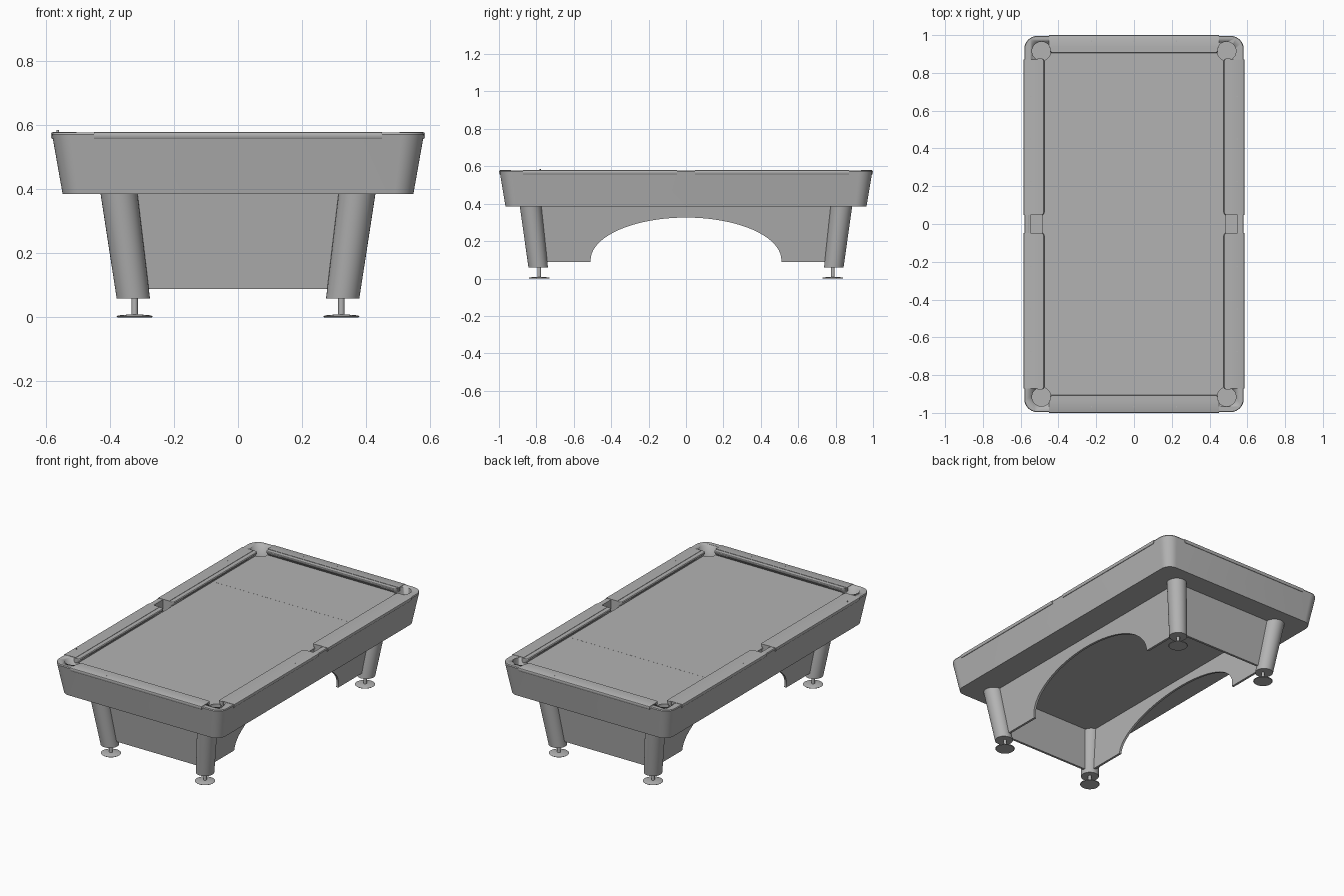
import bpy, bmesh
from math import sin, cos, pi
from mathutils import Vector

cube = bpy.data.objects.get("Cube")
if cube:
    bpy.data.objects.remove(cube, do_unlink=True)

grey = bpy.data.materials.new("plain grey")
grey.use_nodes = True
COLOUR = (0.45, 0.45, 0.45, 1)
grey.diffuse_color = COLOUR
grey.node_tree.nodes["Principled BSDF"].inputs["Base Color"].default_value = COLOUR

TOP, BED, BASE, SKIRT = 0.577, 0.55, 0.385, 0.088


def loft(name, rings, smooth=True):
    """Skin a closed solid over rings with equal point counts."""
    bm = bmesh.new()
    loops = [[bm.verts.new(p) for p in ring] for ring in rings]
    n = len(loops[0])
    for a, b in zip(loops, loops[1:]):
        for i in range(n):
            j = (i + 1) % n
            bm.faces.new((a[i], a[j], b[j], b[i]))
    bm.faces.new(loops[0][::-1])
    bm.faces.new(loops[-1])
    bmesh.ops.recalc_face_normals(bm, faces=bm.faces)
    mesh = bpy.data.meshes.new(name)
    bm.to_mesh(mesh)
    bm.free()
    mesh.materials.append(grey)
    obj = bpy.data.objects.new(name, mesh)
    bpy.context.collection.objects.link(obj)
    if smooth:
        bpy.ops.object.select_all(action='DESELECT')
        obj.select_set(True)
        bpy.context.view_layer.objects.active = obj
        bpy.ops.object.shade_smooth_by_angle(angle=0.6)
    return obj


def rounded(hx, hy, r, z, steps=10):
    """Rounded rectangle ring at height z."""
    pts = []
    for k, (sx, sy) in enumerate(((1, 1), (-1, 1), (-1, -1), (1, -1))):
        for i in range(steps + 1):
            a = (k + i / steps) * pi / 2
            pts.append((sx * (hx - r) + r * cos(a), sy * (hy - r) + r * sin(a), z))
    return pts


def circle(x, y, r, z, n=32):
    return [(x + r * cos(2 * pi * i / n), y + r * sin(2 * pi * i / n), z) for i in range(n)]


def box(name, x0, x1, y0, y1, z0, z1):
    return loft(name, [[(x0, y0, z), (x1, y0, z), (x1, y1, z), (x0, y1, z)] for z in (z0, z1)], False)


# Apron body with rounded, sloping sides
body = loft("table_body", [rounded(0.548, 0.965, 0.06, BASE),
                           rounded(0.581, 0.996, 0.07, TOP - 0.006),
                           rounded(0.578, 0.993, 0.067, TOP)])

# Cutters for the bed recess and six pockets
cutters = [box("bed_cutter", -0.505, 0.505, -0.935, 0.935, BED, 0.7)]
for sx in (-1, 1):
    x = sorted((sx * 0.488, sx * 0.547))
    cutters.append(box("side_pocket_cutter", *x, -0.047, 0.047, 0.46, 0.71))
    for sy in (-1, 1):
        cutters.append(loft("corner_pocket_cutter",
                            [circle(sx * 0.49, sy * 0.915, 0.05, z) for z in (0.46, 0.71)]))
for c in cutters:
    c.hide_render = True
    c.display_type = 'WIRE'
    m = body.modifiers.new(c.name, 'BOOLEAN')
    m.operation, m.object, m.solver = 'DIFFERENCE', c, 'EXACT'


def cushion(name, a, b, nose, back, place):
    """Undercut rubber cushion from a to b with rounded jaws."""
    def ring(n, z):
        r = 0.014
        pts = [(a, back)]
        pts += [(a + r - r * cos(t * pi / 8), n + r - r * sin(t * pi / 8)) for t in range(5)]
        pts += [(b - r + r * sin(t * pi / 8), n + r - r * cos(t * pi / 8)) for t in range(5)]
        pts.append((b, back))
        return [place(u, v, z) for u, v in pts]
    return loft(name, [ring(nose + 0.014, BED - 0.002), ring(nose, TOP - 0.009),
                       ring(nose, TOP - 0.004), ring(nose + 0.004, TOP)])


def rail(name, a, b, outer, inner, place):
    """Rail cap with a softened outer edge."""
    section = [(inner, 0.553), (outer - 0.004, 0.557), (outer - 0.001, 0.561),
               (outer, 0.572), (outer - 0.002, 0.577), (outer - 0.006, 0.579), (inner, 0.579)]
    return loft(name, [[place(u, v, z) for v, z in section] for u in (a, b)])


# Cushions, rail caps and sight dots
for s in (-1, 1):
    end = lambda u, v, z, s=s: (u, s * v, z)
    cushion("end_cushion", -0.446, 0.446, 0.905, 0.94, end)
    rail("end_rail", -0.45, 0.45, 1.0, 0.935, end)
    for u in (-0.225, 0, 0.225):
        loft("rail_sight", [circle(u, s * 0.967, 0.004, z, 12) for z in (0.578, 0.5794)])
    for t in (-1, 1):
        side = lambda u, v, z, s=s, t=t: (s * v, t * u, z)
        cushion("side_cushion", 0.047, 0.876, 0.475, 0.51, side)
        rail("side_rail", 0.047, 0.872, 0.585, 0.505, side)
        for u in (0.225, 0.45, 0.675):
            loft("rail_sight", [circle(s * 0.547, t * u, 0.004, z, 12) for z in (0.578, 0.5794)])

# String line on the cloth and a small peg on the rail
box("string_line", -0.47, 0.47, 0.45, 0.452, BED - 0.001, BED + 0.0004)
loft("rail_peg", [circle(-0.563, -0.78, 0.004, z, 12) for z in (0.57, 0.586)])


# Leaning line from the skirt bottom to the body
def lean(low, high, z):
    return low + (high - low) * (z - 0.06) / (BASE - 0.06)


# Legs and levelling feet
for sx in (-1, 1):
    for sy in (-1, 1):
        loft("leg", [circle(sx * 0.327, sy * 0.79, 0.052, 0.058),
                     circle(sx * 0.373, sy * 0.832, 0.058, BASE + 0.01)])
        fx, fy = sx * 0.323, sy * 0.785
        loft("foot_stem", [circle(fx, fy, 0.01, z, 16) for z in (0.004, 0.07)])
        loft("foot_pad", [circle(fx, fy, r, z) for r, z in
                          ((0.054, 0), (0.057, 0.003), (0.05, 0.006), (0.014, 0.009))])

# Skirt: arched side panels and plain end panels
WALL = 0.014
arch = [(-0.51 * cos(i * pi / 40), SKIRT + 0.01 + 0.228 * sin(i * pi / 40)) for i in range(41)]
side_shape = [(-0.83, BASE + 0.005), (-0.793, SKIRT), (-0.51, SKIRT)] + arch \
    + [(0.51, SKIRT), (0.793, SKIRT), (0.83, BASE + 0.005)]
end_shape = [(-0.372, BASE + 0.005), (-0.33, SKIRT), (0.33, SKIRT), (0.372, BASE + 0.005)]
for s in (-1, 1):
    loft("side_skirt", [[(s * (lean(0.327, 0.373, z) - d), y, z) for y, z in side_shape]
                        for d in (0, WALL)])
    loft("end_skirt", [[(x, s * (lean(0.79, 0.832, z) - d), z) for x, z in end_shape]
                       for d in (0, WALL)])
